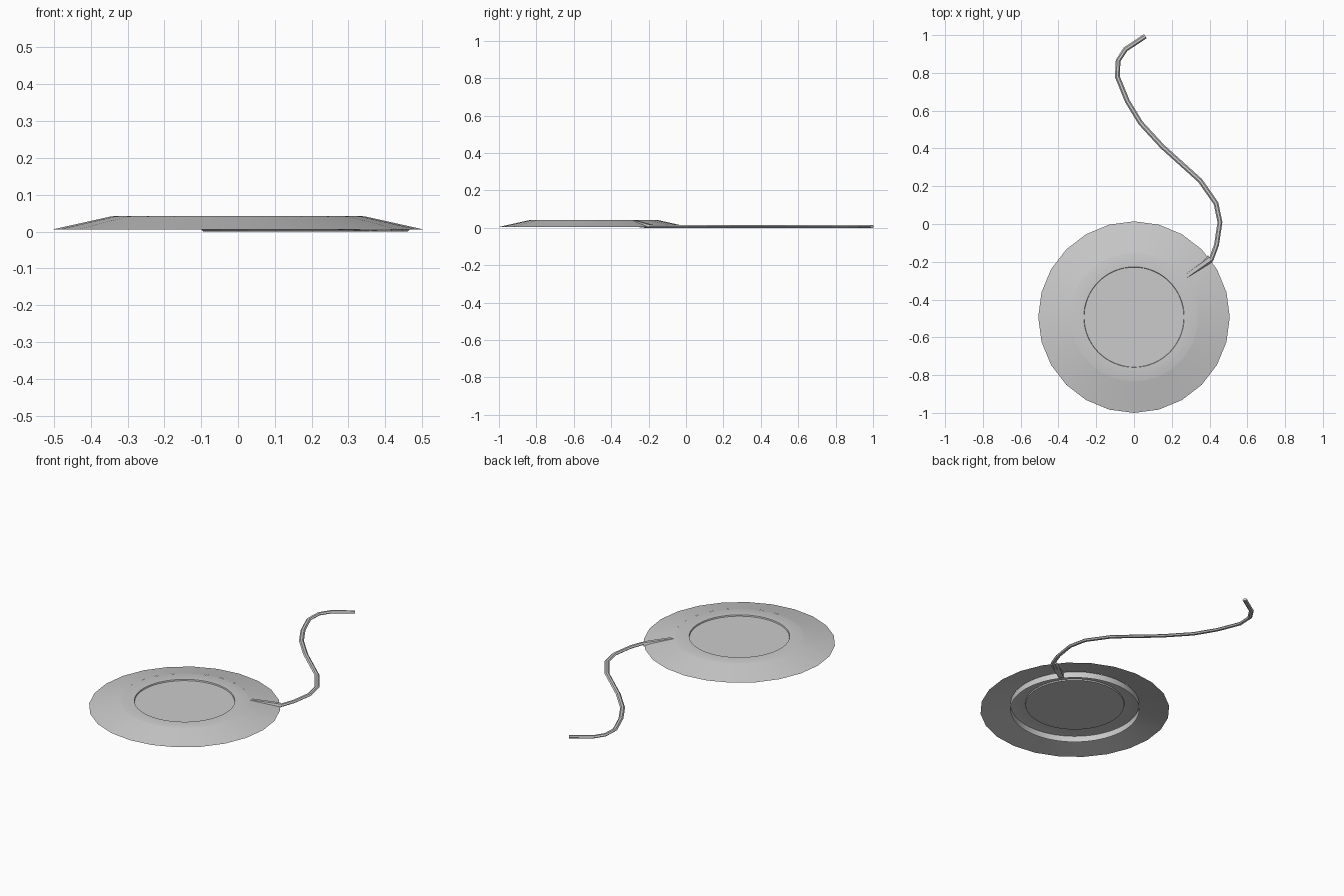
import bpy, bmesh, math
from mathutils import Vector

if "Cube" in bpy.data.objects:
    bpy.data.objects.remove(bpy.data.objects["Cube"])

CY = -0.493  # pad centre on y


def finish(name, bm, smooth=False):
    mesh = bpy.data.meshes.new(name)
    bm.to_mesh(mesh)
    bm.free()
    ob = bpy.data.objects.new(name, mesh)
    bpy.context.collection.objects.link(ob)
    if smooth:
        bpy.ops.object.select_all(action='DESELECT')
        ob.select_set(True)
        bpy.context.view_layer.objects.active = ob
        bpy.ops.object.shade_smooth_by_angle(angle=math.radians(30))
    return ob


def lathe(name, profile, sides, cap=False):
    """Revolve (radius, z) points, listed from the outside in."""
    bm = bmesh.new()
    rings = [[bm.verts.new((r * math.cos(2 * math.pi * i / sides),
                            CY + r * math.sin(2 * math.pi * i / sides), z))
              for i in range(sides)] for r, z in profile]
    for a, b in zip(rings, rings[1:]):
        for i in range(sides):
            j = (i + 1) % sides
            bm.faces.new((a[i], a[j], b[j], b[i]))
    if cap:
        bm.faces.new(rings[-1])
    return finish(name, bm, True)


def sweep(name, path, sections):
    """Sweep (side, z) sections along a flat path with mitred corners."""
    bm = bmesh.new()
    pts = [Vector(p) for p in path]
    rings = []
    for i, p in enumerate(pts):
        d0 = (p - pts[max(i - 1, 0)]).normalized()
        d1 = (pts[min(i + 1, len(pts) - 1)] - p).normalized()
        t = (d0 + d1).normalized()
        n = Vector((-t.y, t.x))
        sec = sections[min(i, len(sections) - 1)]
        rings.append([bm.verts.new((p.x + n.x * s, p.y + n.y * s, z)) for s, z in sec])
    k = len(rings[0])
    for a, b in zip(rings, rings[1:]):
        for i in range(k):
            bm.faces.new((a[i], a[(i + 1) % k], b[(i + 1) % k], b[i]))
    bm.faces.new(rings[0])
    bm.faces.new(rings[-1])
    bmesh.ops.recalc_face_normals(bm, faces=bm.faces)
    return finish(name, bm)


# Sloping skirt, open underneath
lathe("sloped_skirt", [(0.507, 0.005), (0.345, 0.041)], 24)

# Centre pad: thin wall, bevelled rim and shallow recess
lathe("charging_pad", [(0.345, 0.005), (0.345, 0.040), (0.338, 0.042),
                       (0.266, 0.042), (0.264, 0.035)], 64, cap=True)

# Strain relief running down the slope
sweep("strain_relief", [(0.275, -0.277), (0.405, -0.184)],
      [[(-0.013, 0.005), (0.013, 0.005), (0.009, 0.042), (-0.009, 0.042)],
       [(-0.022, 0.001), (0.022, 0.001), (0.010, 0.016), (-0.010, 0.016)]])

# Cable lying on the ground
cable = [(0.36, -0.22), (0.41, -0.185), (0.437, -0.11), (0.455, 0.01), (0.434, 0.11),
         (0.35, 0.23), (0.15, 0.41), (0.035, 0.535), (-0.035, 0.65), (-0.088, 0.78),
         (-0.084, 0.865), (-0.045, 0.925), (0.06, 0.994)]
sweep("cable", cable, [[(-0.013, 0.007), (-0.006, 0.0), (0.006, 0.0),
                        (0.013, 0.007), (0.006, 0.014), (-0.006, 0.014)]])
